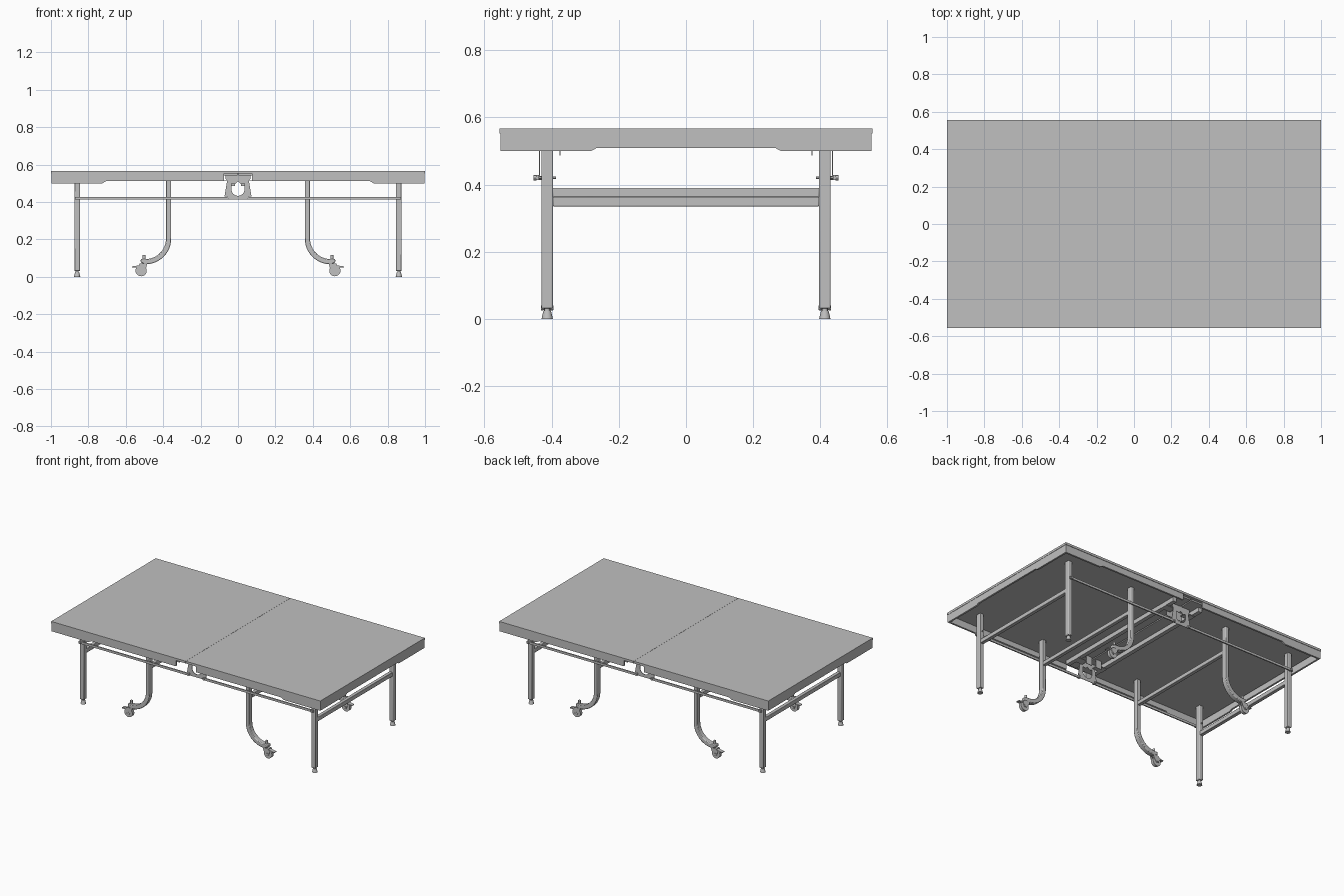
import bpy, bmesh, math
from mathutils import Matrix, Vector

if "Cube" in bpy.data.objects:
    bpy.data.objects.remove(bpy.data.objects["Cube"])

steel = bpy.data.materials.new("light_grey")
steel.use_nodes = True
grey = (0.53, 0.53, 0.53, 1)
steel.diffuse_color = grey
steel.node_tree.nodes["Principled BSDF"].inputs["Base Color"].default_value = grey
made = []


def finish(name, bm, bevel=0):
    bmesh.ops.recalc_face_normals(bm, faces=bm.faces)
    mesh = bpy.data.meshes.new(name)
    bm.to_mesh(mesh)
    bm.free()
    mesh.materials.append(steel)
    ob = bpy.data.objects.new(name, mesh)
    bpy.context.scene.collection.objects.link(ob)
    if bevel:
        mod = ob.modifiers.new("soft_edges", "BEVEL")
        mod.width, mod.segments, mod.limit_method = bevel, 2, "ANGLE"
    made.append(ob)
    return ob


def box(name, x, y, z, bevel=0):
    """Box from three (low, high) ranges."""
    bm = bmesh.new()
    bmesh.ops.create_cube(bm, size=1)
    for v in bm.verts:
        v.co = [(a + b) / 2 + c * (b - a) for (a, b), c in zip((x, y, z), v.co)]
    return finish(name, bm, bevel)


def span(centre, size):
    return (centre - size / 2, centre + size / 2)


def prism(name, points, lo, hi, along="y", bevel=0):
    """Profile of (across, z) points extruded along y or x."""
    bm = bmesh.new()
    place = (lambda p: (p[0], lo, p[1])) if along == "y" else (lambda p: (lo, p[0], p[1]))
    face = bm.faces.new([bm.verts.new(place(p)) for p in points])
    res = bmesh.ops.extrude_face_region(bm, geom=[face])
    shift = Vector((0, hi - lo, 0) if along == "y" else (hi - lo, 0, 0))
    bmesh.ops.translate(bm, vec=shift, verts=[g for g in res["geom"] if isinstance(g, bmesh.types.BMVert)])
    return finish(name, bm, bevel)


def round_part(name, centre, r1, r2, depth, axis="Z", sides=24):
    bm = bmesh.new()
    turn = Matrix.Rotation(math.radians(90), 4, "X") if axis == "Y" else Matrix()
    bmesh.ops.create_cone(bm, cap_ends=True, segments=sides, radius1=r1, radius2=r2,
                          depth=depth, matrix=Matrix.Translation(centre) @ turn)
    return finish(name, bm)


def arc(cx, cz, r, start, end, steps=12):
    return [(cx + r * math.cos(a), cz + r * math.sin(a))
            for a in (math.radians(start + (end - start) * i / steps) for i in range(steps + 1))]


def flip(points, s):
    return [(s * u, z) for u, z in points]


LEG_X, LEG_Y, WHEEL_LEG_X = 0.86, 0.413, 0.371
CASTER_X = 0.518

# Outlines of the long apron, the end apron, the hinge plate and the bent leg
long_apron = [(0.075, 0.553), (0.998, 0.553), (0.998, 0.5), (0.725, 0.5), (0.705, 0.512), (0.075, 0.512)]
end_apron = [(-0.552, 0.553), (0.552, 0.553), (0.552, 0.5), (0.282, 0.5), (0.265, 0.509),
             (-0.265, 0.509), (-0.282, 0.5), (-0.552, 0.5)]
hinge = [(0.0, 0.552), (0.068, 0.552), (0.068, 0.525), (0.058, 0.515), (0.072, 0.43), (0.056, 0.43),
         (0.056, 0.413), (0.0, 0.413)] + arc(0, 0.468, 0.035, -90, 0, 8) + [(0.035, 0.5), (0.015, 0.495), (0, 0.51)]
bent_leg = ([(WHEEL_LEG_X + 0.014, 0.545)] + arc(0.495, 0.205, 0.11, 180, 270)
            + [(0.52, 0.095), (0.52, 0.077)] + arc(0.495, 0.205, 0.138, 270, 180) + [(WHEEL_LEG_X - 0.014, 0.545)])
bent_leg[-1:] = [(0.357, 0.545)]

for sx in (1, -1):
    side = "left" if sx > 0 else "right"

    def rx(lo, hi):
        return tuple(sorted((sx * lo, sx * hi)))

    # Half of the table top with its board and end apron
    box(f"table_top_{side}", rx(0.0005, 1), (-0.555, 0.555), (0.552, 0.567))
    box(f"under_board_{side}", rx(0.004, 0.98), (-0.535, 0.535), (0.542, 0.552))
    prism(f"end_apron_{side}", end_apron, *rx(0.986, 0.998), along="x")

    # Cross rails under the centre joint and between the legs
    box(f"centre_rail_{side}", rx(0.085, 0.112), (-0.5, 0.5), (0.514, 0.543))
    box(f"end_cross_rail_{side}", rx(0.848, 0.872), (-0.396, 0.396), (0.335, 0.363), 0.003)
    box(f"wheel_cross_rail_{side}", rx(0.359, 0.383), (-0.396, 0.396), (0.363, 0.39), 0.003)

    for sy in (1, -1):
        tag = f"{side}_{'back' if sy > 0 else 'front'}"
        y = sy * LEG_Y

        def ry(lo, hi):
            return tuple(sorted((sy * lo, sy * hi)))

        prism(f"long_apron_{tag}", flip(long_apron, sx), *ry(0.54, 0.552))

        # Straight leg with a levelling foot
        box(f"end_leg_{tag}", span(sx * LEG_X, 0.03), span(y, 0.035), (0.031, 0.545), 0.004)
        round_part(f"foot_stem_{tag}", (sx * LEG_X, y, 0.028), 0.008, 0.008, 0.014)
        round_part(f"foot_{tag}", (sx * LEG_X, y, 0.0125), 0.017, 0.011, 0.025)

        # Bent leg with a braked caster
        prism(f"bent_leg_{tag}", flip(bent_leg, sx), *ry(0.396, 0.43), bevel=0.004)
        cx = sx * CASTER_X
        round_part(f"caster_stem_{tag}", (cx - sx * 0.016, y, 0.085), 0.008, 0.008, 0.062)
        round_part(f"caster_wheel_{tag}", (cx, y, 0.033), 0.03, 0.03, 0.02, "Y")
        round_part(f"caster_axle_{tag}", (cx, y, 0.033), 0.007, 0.007, 0.038, "Y", 16)
        fork = [(0.486, 0.068), (0.525, 0.068), (0.537, 0.055), (0.526, 0.024), (0.51, 0.024), (0.49, 0.05)]
        for k in (-1, 1):
            prism(f"caster_fork_{tag}", flip(fork, sx), y + k * 0.015 - 0.0015, y + k * 0.015 + 0.0015)
        box(f"caster_crown_{tag}", rx(0.486, 0.526), span(y, 0.033), (0.065, 0.07))
        lever = [(0.525, 0.062), (0.566, 0.056), (0.566, 0.051), (0.53, 0.05)]
        prism(f"brake_lever_{tag}", flip(lever, sx), y - 0.012, y + 0.012)

        # Folding link bar with its pivot bolts
        box(f"link_bar_{tag}", rx(0.05, 0.872), ry(0.438, 0.446), (0.413, 0.428))
        round_part(f"leg_bolt_{tag}", (sx * LEG_X, sy * 0.42, 0.42), 0.004, 0.004, 0.066, "Y", 12)
        round_part(f"bolt_head_{tag}", (sx * LEG_X, sy * 0.449, 0.42), 0.008, 0.008, 0.008, "Y", 12)
        round_part(f"centre_bolt_{tag}", (sx * 0.058, sy * 0.441, 0.42), 0.006, 0.006, 0.022, "Y", 12)

        # Centre hinge plate, its top flange and the inner stop
        prism(f"hinge_plate_{tag}", flip(hinge, sx), *ry(0.435, 0.438))
        box(f"hinge_flange_{tag}", rx(0.04, 0.112), ry(0.385, 0.437), (0.512, 0.516))
        box(f"inner_stop_{tag}", rx(0.015, 0.06), ry(0.374, 0.377), (0.486, 0.543))

# Smooth the round parts while keeping hard edges
for ob in bpy.context.selected_objects:
    ob.select_set(False)
for ob in made:
    ob.select_set(True)
bpy.context.view_layer.objects.active = made[0]
bpy.ops.object.shade_smooth_by_angle(angle=math.radians(30))
